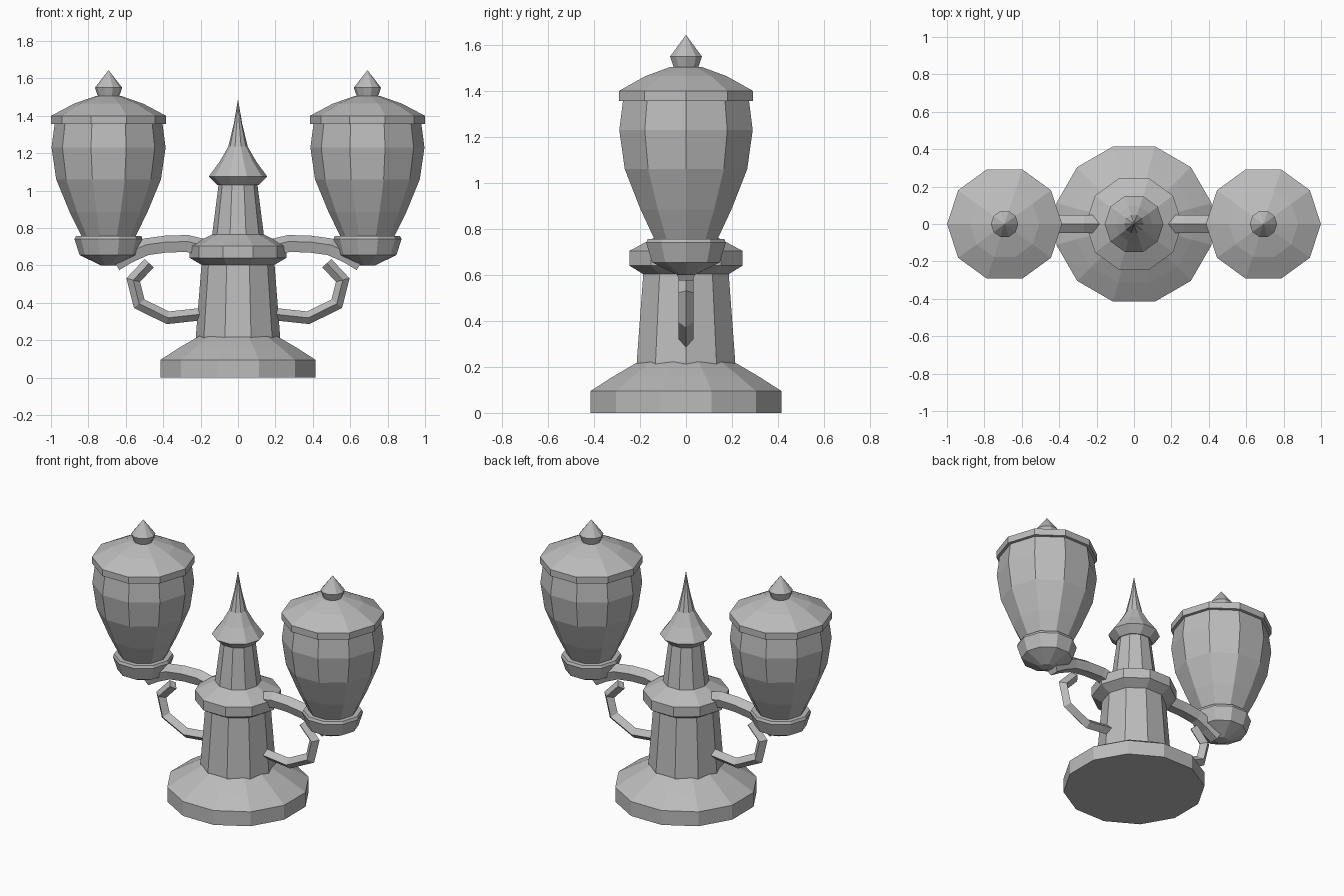
import bpy, bmesh, math
from mathutils import Vector

if "Cube" in bpy.data.objects:
    bpy.data.objects.remove(bpy.data.objects["Cube"])

grey = bpy.data.materials.new("plain grey")
grey.diffuse_color = (0.5, 0.5, 0.5, 1)
grey.use_nodes = True
grey.node_tree.nodes["Principled BSDF"].inputs["Base Color"].default_value = grey.diffuse_color


def finish(name, bm):
    bmesh.ops.recalc_face_normals(bm, faces=bm.faces)
    me = bpy.data.meshes.new(name)
    bm.to_mesh(me)
    bm.free()
    me.materials.append(grey)
    ob = bpy.data.objects.new(name, me)
    bpy.context.collection.objects.link(ob)
    return ob


def skin(bm, rings):
    for a, b in zip(rings, rings[1:]):
        n = len(a)
        for i in range(n):
            j = (i + 1) % n
            bm.faces.new((a[i], a[j], b[j], b[i]))
    bm.faces.new(rings[0])
    bm.faces.new(rings[-1])


def lathe(name, profile, sides, x=0.0, turn=0.0):
    """Revolve (radius, z) points; a last radius of 0 becomes a point."""
    bm = bmesh.new()
    rings = []
    for r, z in profile:
        r = max(r, 0.0008)
        rings.append([bm.verts.new((x + r * math.cos(turn + math.tau * i / sides),
                                    r * math.sin(turn + math.tau * i / sides), z))
                      for i in range(sides)])
    skin(bm, rings)
    return finish(name, bm)


def sweep(name, path, radius, sides, turn, s):
    """Tube along an (x, z) path; s = -1 gives the half-turned copy."""
    bm = bmesh.new()
    pts = [Vector((x, 0, z)) for x, z in path]
    rings = []
    for k, p in enumerate(pts):
        d0 = (p - pts[k - 1]).normalized() if k else None
        d1 = (pts[k + 1] - p).normalized() if k < len(pts) - 1 else None
        t = ((d0 or d1) + (d1 or d0)).normalized()
        miter = 1 / t.dot(d1 or d0)
        n = Vector((-t.z, 0, t.x))
        ring = []
        for i in range(sides):
            a = turn + math.tau * i / sides
            v = p + n * (radius * miter * math.sin(a)) + Vector((0, radius * math.cos(a), 0))
            ring.append(bm.verts.new((s * v.x, s * v.y, v.z)))
        rings.append(ring)
    skin(bm, rings)
    return finish(name, bm)


# central pedestal
lathe("base", [(.43, 0), (.43, .095), (.325, .16), (.21, .225)], 12, turn=math.pi / 12)
lathe("column", [(.225, .2), (.225, .225), (.195, .61)], 10)
lathe("collar", [(.19, .60), (.258, .64), (.258, .705), (.14, .765)], 10)
lathe("upper_column", [(.14, .75), (.103, 1.04)], 10)
lathe("spire", [(.11, 1.03), (.157, 1.075), (.098, 1.155), (.052, 1.235),
                (.022, 1.36), (0, 1.485)], 10)

for side, s in (("right", 1), ("left", -1)):
    cx = .692 * s
    turn = 0 if s > 0 else math.pi
    # lantern
    lathe(side + "_lamp_cup", [(.04, .60), (.155, .655), (.182, .74), (.175, .757), (.13, .757)], 10, cx, turn)
    lathe(side + "_lamp_body", [(.14, .74), (.145, .757), (.208, .885), (.28, 1.06),
                                (.305, 1.23), (.288, 1.36)], 10, cx, turn)
    lathe(side + "_lamp_lid", [(.28, 1.355), (.307, 1.357), (.307, 1.4), (.185, 1.465),
                               (.07, 1.505)], 10, cx, turn)
    lathe(side + "_finial", [(.057, 1.49), (.057, 1.505), (.073, 1.55), (0, 1.643)], 10, cx, turn)
    # supporting arm and scroll below it
    sweep(side + "_arm", [(.18, .69), (.27, .712), (.38, .71), (.49, .695),
                          (.58, .655), (.655, .61)], .05, 5, math.radians(18), s)
    sweep(side + "_scroll", [(.19, .34), (.375, .32), (.528, .395), (.56, .522),
                             (.475, .612)], .033, 4, 0, s)
